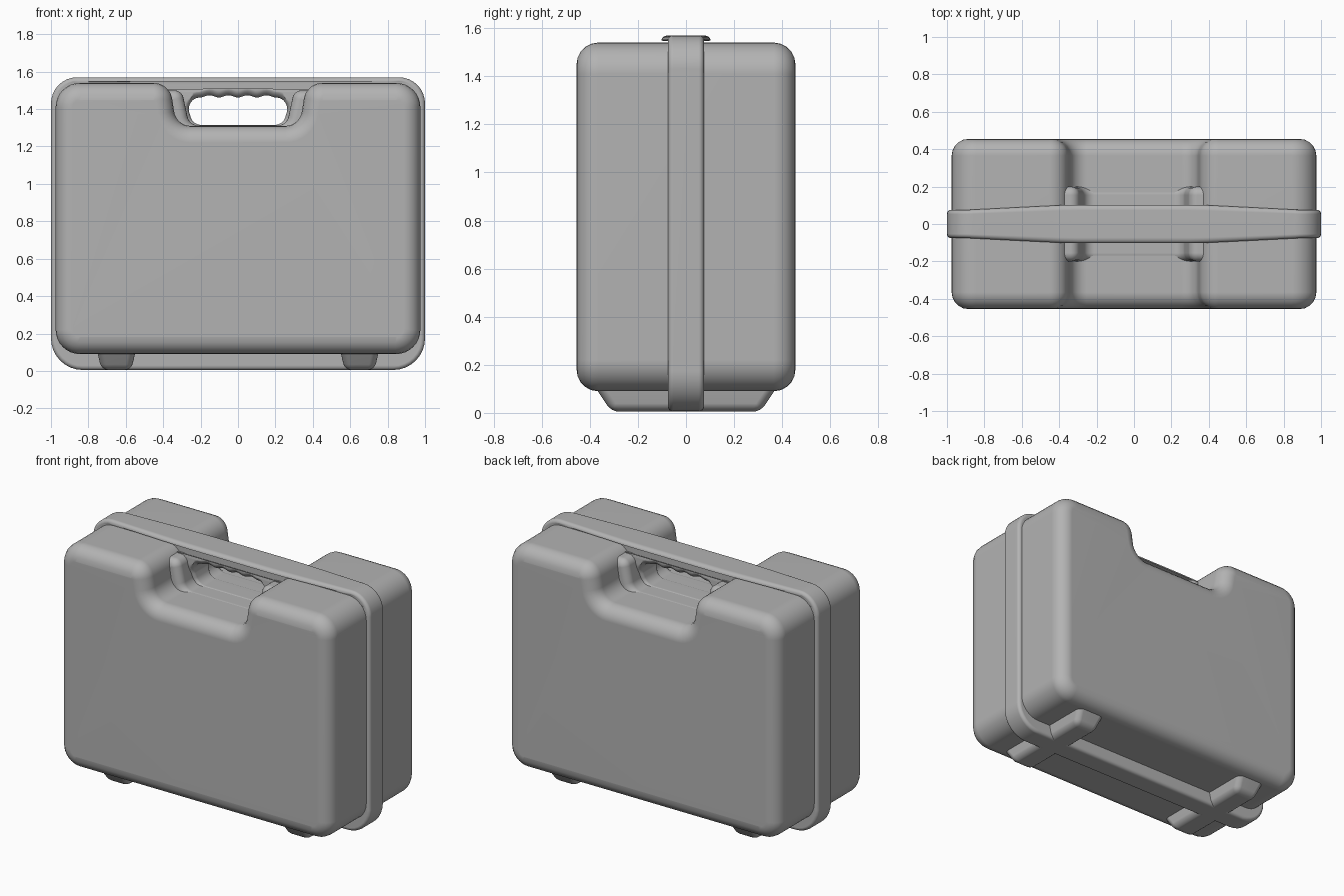
import bpy, bmesh, math
from mathutils import Vector, Matrix

cube = bpy.data.objects.get("Cube")
if cube:
    bpy.data.objects.remove(cube, do_unlink=True)

GREY = (0.45, 0.45, 0.45, 1)
grey = bpy.data.materials.new("grey plastic")
grey.use_nodes = True
grey.diffuse_color = GREY
grey.node_tree.nodes["Principled BSDF"].inputs["Base Color"].default_value = GREY


def fillet(corners, steps=8):
    """Round each (x, z, radius) corner of a closed outline."""
    out = []
    for i, (x, z, r) in enumerate(corners):
        p = Vector((x, z))
        if r == 0:
            out.append(p)
            continue
        a = (Vector(corners[i - 1][:2]) - p).normalized()
        b = (Vector(corners[(i + 1) % len(corners)][:2]) - p).normalized()
        half = a.angle(b) / 2
        centre = p + (a + b).normalized() * r / math.sin(half)
        start = p + a * r / math.tan(half) - centre
        end = p + b * r / math.tan(half) - centre
        sweep = start.angle_signed(end)
        for k in range(steps + 1):
            out.append(centre + Matrix.Rotation(-sweep * k / steps, 2) @ start)
    return out


def mirrored(right):
    """Complete a right-hand half outline across x = 0."""
    return right + [(-x, z, r) for x, z, r in reversed(right)]


def finish(name, mesh, angle=40):
    obj = bpy.data.objects.new(name, mesh)
    bpy.context.collection.objects.link(obj)
    mesh.materials.clear()
    mesh.materials.append(grey)
    bpy.ops.object.select_all(action="DESELECT")
    obj.select_set(True)
    bpy.context.view_layer.objects.active = obj
    bpy.ops.object.shade_smooth_by_angle(angle=math.radians(angle))
    weighted = obj.modifiers.new("even shading", "WEIGHTED_NORMAL")
    weighted.keep_sharp = True
    return obj


def plate(name, outlines, half_depth, bevel, shape=None):
    """Upright rounded slab from xz outlines; later outlines are holes."""
    curve = bpy.data.curves.new(name, "CURVE")
    curve.dimensions = "2D"
    curve.fill_mode = "BOTH"
    curve.extrude = half_depth - bevel
    curve.bevel_depth = bevel
    curve.bevel_resolution = 4
    curve.offset = -bevel
    for outline in outlines:
        spline = curve.splines.new("POLY")
        spline.points.add(len(outline) - 1)
        for point, p in zip(spline.points, outline):
            point.co = (p.x, p.y, 0, 1)
        spline.use_cyclic_u = True
    temp = bpy.data.objects.new(name + " outline", curve)
    bpy.context.collection.objects.link(temp)
    bpy.context.view_layer.update()
    mesh = bpy.data.meshes.new_from_object(
        temp.evaluated_get(bpy.context.evaluated_depsgraph_get()))
    bpy.data.objects.remove(temp, do_unlink=True)
    mesh.transform(Matrix.Rotation(math.pi / 2, 4, "X"))
    bm = bmesh.new()
    bm.from_mesh(mesh)
    bmesh.ops.remove_doubles(bm, verts=bm.verts, dist=0.0005)
    if shape:
        for v in bm.verts:
            shape(v.co)
    bmesh.ops.recalc_face_normals(bm, faces=bm.faces)
    bm.to_mesh(mesh)
    bm.free()
    return finish(name, mesh)


# Main shells with the wide handle recess
shell = mirrored([(0.33, 1.31, 0.09), (0.365, 1.54, 0.1),
                  (0.975, 1.54, 0.13), (0.975, 0.09, 0.13)])
plate("case_body", [fillet(shell)], 0.455, 0.09)

# Narrower step inside the recess, next to the handle
step = mirrored([(0.26, 1.312, 0.06), (0.3, 1.5, 0.05),
                 (0.6, 1.5, 0), (0.6, 1.1, 0)])
plate("handle_recess_step", [fillet(step)], 0.2, 0.045)


# Rim band and carrying handle in one piece
def clamp(t):
    return max(0, min(1, t))


def swell_handle(co):
    across = clamp((0.9 - abs(co.x)) / 0.55)
    upward = clamp((co.z - 1.34) / 0.1)
    if abs(co.x) < 0.25 and 1.42 < co.z < 1.5:
        co.z += 0.6 * max(0, abs(co.y) - 0.05)
    co.y *= 1 + 0.37 * across * upward


top_points = [(0.1 * k, 1.57, 0) for k in range(1, 9)]
rim = fillet(mirrored(top_points + [(1, 1.57, 0.14), (1, 0.005, 0.17)]))
opening = fillet(mirrored([(0.24, 1.315, 0.06), (0.285, 1.46, 0.06)]))
grip = []
for i, p in enumerate(opening):
    grip.append(p)
    q = opening[(i + 1) % len(opening)]
    # Finger waves along the underside of the handle
    if p.y > 1.45 and q.y > 1.45 and abs(p.x - q.x) > 0.2:
        for k in range(1, 32):
            w = p.lerp(q, k / 32)
            w.y += 0.006 * (1 - math.cos(8 * math.pi * k / 32))
            grip.append(w)
plate("rim_and_handle", [rim, grip], 0.075, 0.022, swell_handle)

# Long tapered feet running front to back
for side, x in (("left", 0.65), ("right", -0.65)):
    bm = bmesh.new()
    bmesh.ops.create_cube(bm, size=1)
    for v in bm.verts:
        low = v.co.z < 0
        v.co = (x + v.co.x * (0.16 if low else 0.22),
                v.co.y * (0.62 if low else 0.8), 0.005 if low else 0.14)
    bmesh.ops.bevel(bm, geom=bm.edges[:], offset=0.035, segments=4,
                    profile=0.5, affect="EDGES")
    mesh = bpy.data.meshes.new("foot_" + side)
    bm.to_mesh(mesh)
    bm.free()
    finish("foot_" + side, mesh)
